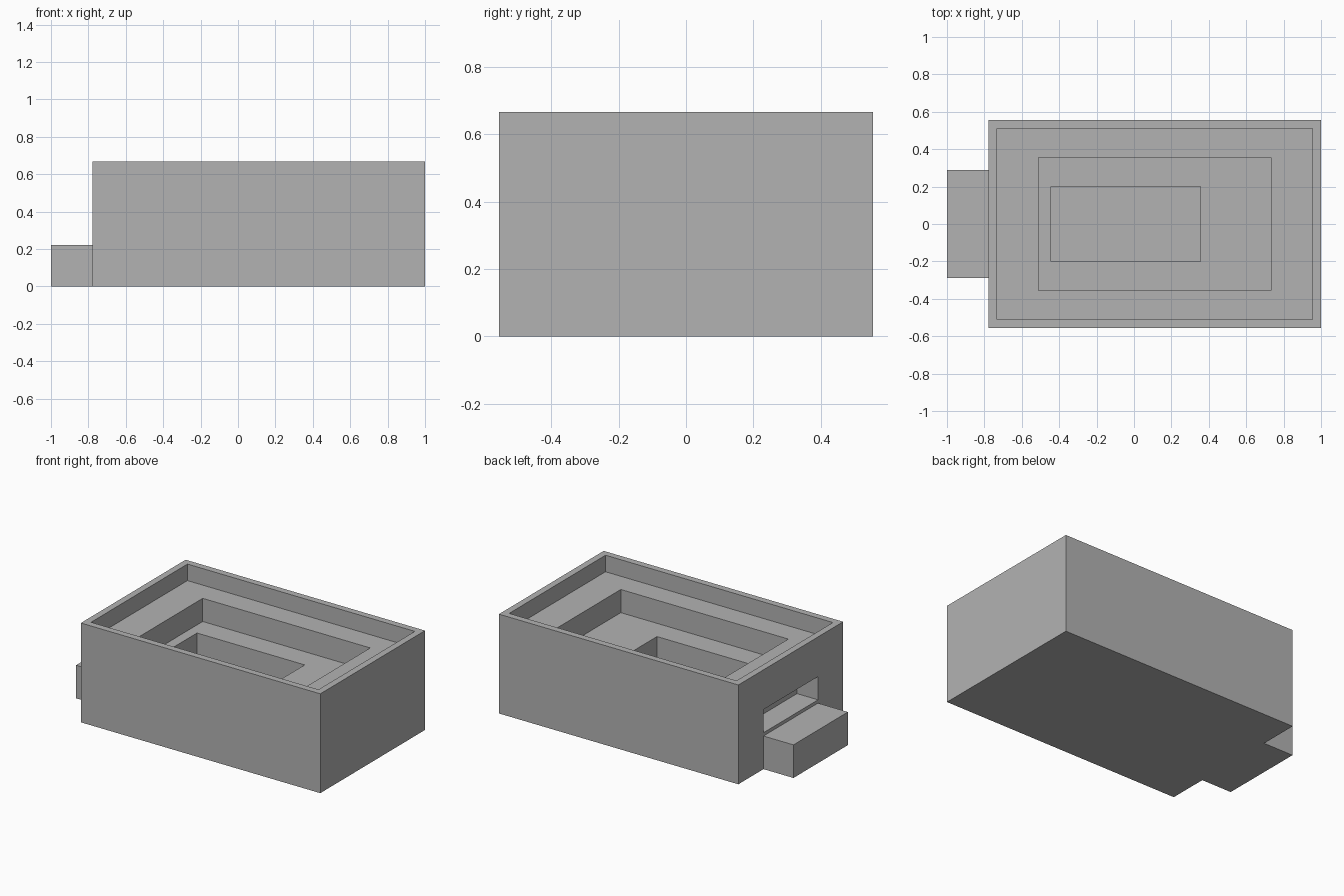
import bpy
import bmesh
from mathutils import Vector

cube = bpy.data.objects.get("Cube")
if cube:
    bpy.data.objects.remove(cube, do_unlink=True)

U = 1 / 45  # design unit: overall length is 90 units

grey = bpy.data.materials.new("plain grey")
grey.use_nodes = True
colour = (0.45, 0.45, 0.45, 1)
grey.diffuse_color = colour
grey.node_tree.nodes["Principled BSDF"].inputs["Base Color"].default_value = colour


def box(name, x, half_y, z):
    """Box spanning the x and z ranges, symmetric in y, in design units."""
    lo = Vector((x[0], -half_y, z[0])) * U
    hi = Vector((x[1], half_y, z[1])) * U
    bm = bmesh.new()
    bmesh.ops.create_cube(bm, size=1)
    bmesh.ops.scale(bm, vec=hi - lo, verts=bm.verts)
    bmesh.ops.translate(bm, vec=(lo + hi) / 2, verts=bm.verts)
    mesh = bpy.data.meshes.new(name)
    bm.to_mesh(mesh)
    bm.free()
    mesh.materials.append(grey)
    ob = bpy.data.objects.new(name, mesh)
    bpy.context.collection.objects.link(ob)
    return ob


def combine(target, tool, operation):
    mod = target.modifiers.new(tool.name, 'BOOLEAN')
    mod.operation = operation
    mod.solver = 'EXACT'
    mod.object = tool
    tool.hide_render = True
    bpy.context.view_layer.objects.active = target
    bpy.ops.object.modifier_apply(modifier=mod.name)
    bpy.data.objects.remove(tool, do_unlink=True)


# Solid housing with a low ledge at one end
housing = box("housing", (-35, 45), 25, (0, 30))
combine(housing, box("end_ledge", (-45, -30), 13, (0, 10)), 'UNION')

# Stepped recesses from the top, and a shallow slot above the ledge
recesses = [
    ("rim_recess", (-33, 43), 23, (25, 32)),
    ("middle_recess", (-23, 33), 16, (18, 27)),
    ("inner_recess", (-20, 16), 9, (11, 20)),
    ("end_slot", (-37, -28), 13, (11, 18)),
]
for spec in recesses:
    combine(housing, box(*spec), 'DIFFERENCE')
